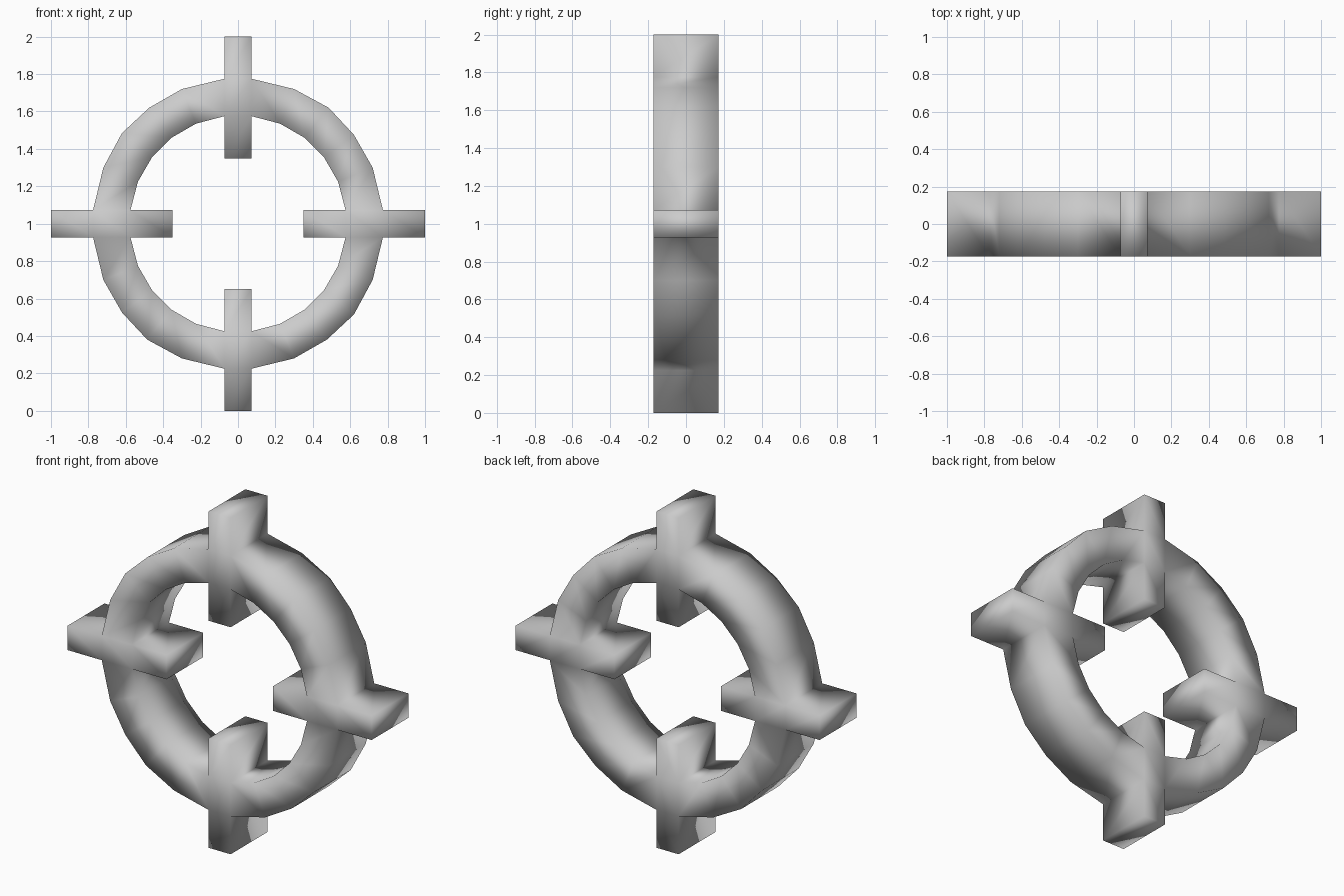
import bpy, bmesh
from math import pi
from mathutils import Matrix, Vector

if "Cube" in bpy.data.objects:
    bpy.data.objects.remove(bpy.data.objects["Cube"])

W = 0.0725    # half width of a bar
D = 0.173     # half depth of the whole piece
# one quarter of the ring, from the top bar round to the side bar (x, height above centre)
OUTER = [(W, 0.775), (0.30, 0.72), (0.485, 0.62), (0.62, 0.475), (0.72, 0.30), (0.775, W)]
INNER = [(W, 0.575), (0.225, 0.535), (0.355, 0.46), (0.46, 0.355), (0.535, 0.225), (0.575, W)]
BAR = [0.35, 0.575, 0.775, 1.0]   # bar rungs measured from the centre

bm = bmesh.new()


def quad(points, turn):
    rot = Matrix.Rotation(turn, 4, 'Y')
    verts = [bm.verts.new(rot @ Vector((x, -D, z)) + Vector((0, 0, 1))) for x, z in points]
    bm.faces.new(verts)


for i in range(4):
    turn = i * pi / 2
    # ring quarter
    for k in range(len(OUTER) - 1):
        quad([OUTER[k], INNER[k], INNER[k + 1], OUTER[k + 1]], turn)
    # bar crossing the ring
    for a, b in zip(BAR, BAR[1:]):
        quad([(-W, a), (W, a), (W, b), (-W, b)], turn)

# weld the front, then give it depth
bmesh.ops.remove_doubles(bm, verts=bm.verts, dist=0.001)
front = bm.faces[:]
res = bmesh.ops.extrude_face_region(bm, geom=front, use_keep_orig=True)
bmesh.ops.translate(bm, vec=(0, 2 * D, 0),
                    verts=[g for g in res['geom'] if isinstance(g, bmesh.types.BMVert)])
bmesh.ops.recalc_face_normals(bm, faces=bm.faces)
for f in bm.faces:
    f.smooth = True

mesh = bpy.data.meshes.new("crosshair_ring")
bm.to_mesh(mesh)
bm.free()
bpy.context.collection.objects.link(bpy.data.objects.new("crosshair_ring", mesh))
